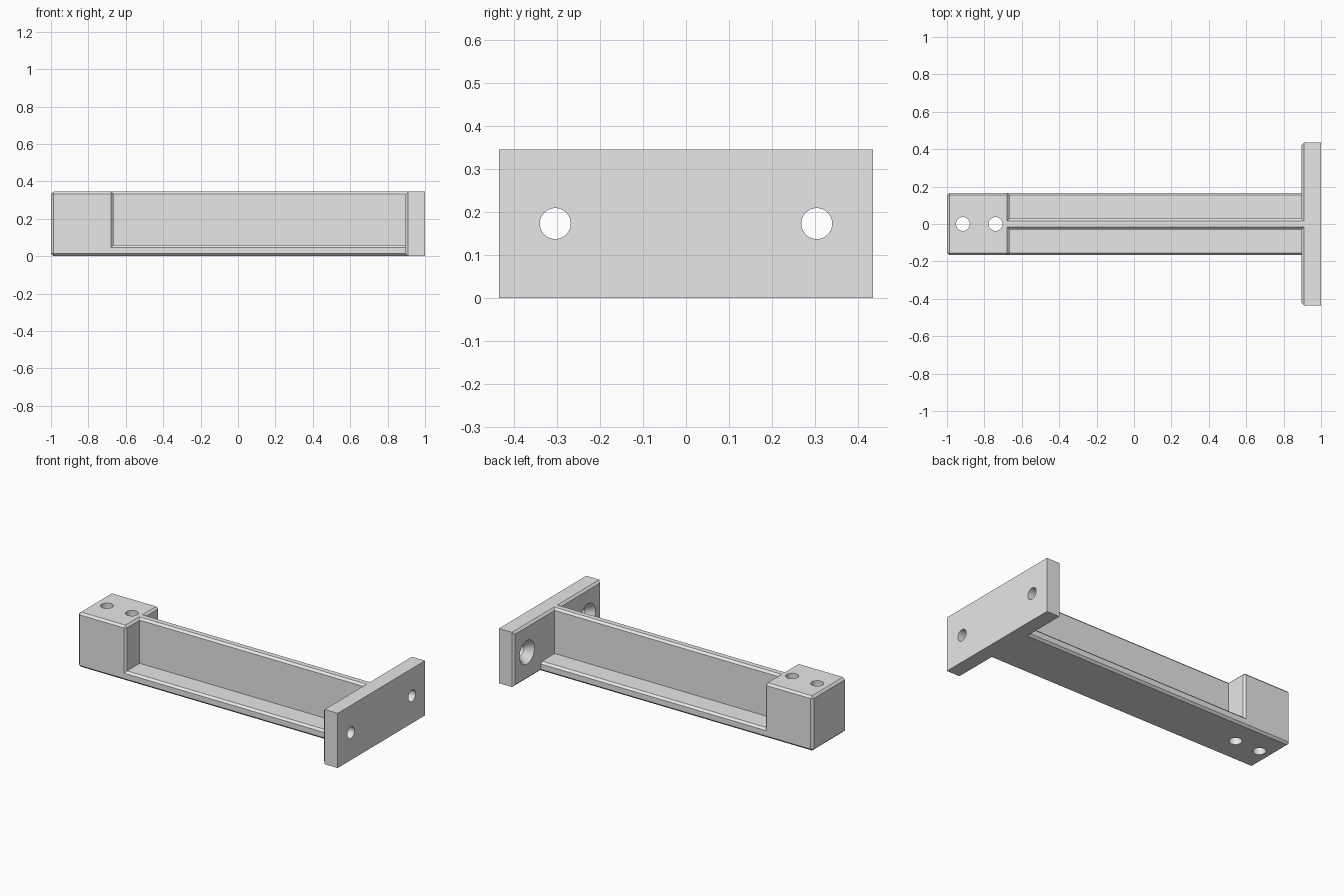
import bpy, bmesh
from math import pi
from mathutils import Matrix

if "Cube" in bpy.data.objects:
    bpy.data.objects.remove(bpy.data.objects["Cube"])

grey = bpy.data.materials.new("plain_grey")
grey.use_nodes = True
grey.diffuse_color = (0.8, 0.8, 0.8, 1)
grey.node_tree.nodes["Principled BSDF"].inputs["Base Color"].default_value = (0.8, 0.8, 0.8, 1)

# Main proportions
XS = (-1, -0.665, 0.896, 1)                     # end block, beam, mounting plate
YS = (-0.435, -0.167, -0.029, 0.029, 0.167, 0.435)
ZS = (0, 0.06, 0.345)                           # flange, full height
CHAMFER = 0.013


def solid(i, j, k):
    """True where the bracket is filled with material."""
    if not (0 <= i < 3 and 0 <= j < 5 and 0 <= k < 2):
        return False
    if i == 2:
        return True
    if i == 0 or k == 0:
        return 1 <= j <= 3
    return j == 2


def build_body():
    bm = bmesh.new()
    for i in range(3):
        for j in range(5):
            for k in range(2):
                if not solid(i, j, k):
                    continue
                cell = (i, j, k)
                for axis in range(3):
                    u, v = (axis + 1) % 3, (axis + 2) % 3
                    for side in (0, 1):
                        near = list(cell)
                        near[axis] += 1 if side else -1
                        if solid(*near):
                            continue
                        ring = []
                        for du, dv in ((0, 0), (1, 0), (1, 1), (0, 1)):
                            p = list(cell)
                            p[axis] += side
                            p[u] += du
                            p[v] += dv
                            ring.append(bm.verts.new((XS[p[0]], YS[p[1]], ZS[p[2]])))
                        bm.faces.new(ring if side else ring[::-1])
    bmesh.ops.remove_doubles(bm, verts=bm.verts, dist=1e-4)
    bmesh.ops.dissolve_limit(bm, angle_limit=0.02, verts=bm.verts, edges=bm.edges)
    # Chamfer outer corners, except around the flat mounting face
    edges = [e for e in bm.edges if e.calc_face_angle_signed(0) > 0.5
             and not any(v.co.x > 0.99 for v in e.verts)]
    bmesh.ops.bevel(bm, geom=edges, offset=CHAMFER, offset_type='OFFSET',
                    segments=1, affect='EDGES', clamp_overlap=True)
    mesh = bpy.data.meshes.new("bracket_body")
    bm.to_mesh(mesh)
    bm.free()
    return mesh


def cone_cutter(name, center, r1, r2, depth, along_x=False):
    bm = bmesh.new()
    mat = Matrix.Translation(center)
    if along_x:
        mat = mat @ Matrix.Rotation(pi / 2, 4, 'Y')
    bmesh.ops.create_cone(bm, cap_ends=True, segments=48, radius1=r1, radius2=r2,
                          depth=depth, matrix=mat)
    mesh = bpy.data.meshes.new(name)
    bm.to_mesh(mesh)
    bm.free()
    ob = bpy.data.objects.new(name, mesh)
    ob.hide_render = True
    bpy.context.collection.objects.link(ob)
    return ob


body = bpy.data.objects.new("bracket_body", build_body())
bpy.context.collection.objects.link(body)

# Screw holes: vertical in the block, countersunk in the plate
cutters = [cone_cutter("block_hole", (x, 0, 0.17), 0.037, 0.037, 1) for x in (-0.915, -0.74)]
for y in (-0.304, 0.304):
    cutters.append(cone_cutter("plate_hole", (0.95, y, 0.173), 0.036, 0.036, 0.4, True))
    cutters.append(cone_cutter("countersink", (0.911, y, 0.173), 0.09, 0.034, 0.07, True))
for c in cutters:
    m = body.modifiers.new("cut", 'BOOLEAN')
    m.operation = 'DIFFERENCE'
    m.solver = 'EXACT'
    m.object = c

# Bake the cuts and drop the helpers
bpy.context.view_layer.update()
final = bpy.data.meshes.new_from_object(body.evaluated_get(bpy.context.evaluated_depsgraph_get()))
body.modifiers.clear()
body.data = final
for c in cutters:
    bpy.data.objects.remove(c)
final.materials.clear()
final.materials.append(grey)

bpy.context.view_layer.objects.active = body
body.select_set(True)
bpy.ops.object.shade_smooth_by_angle(angle=0.4)
